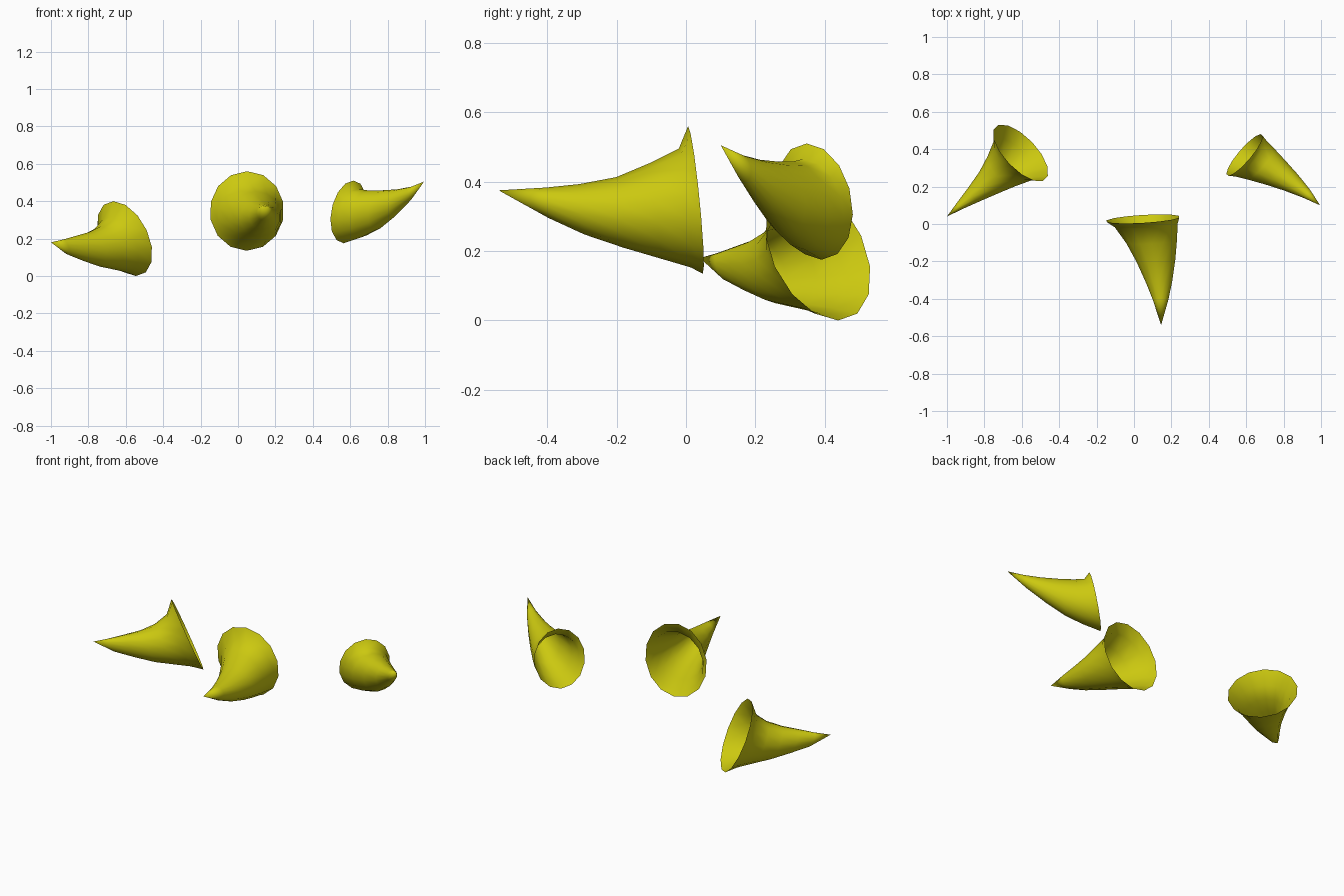
import bpy
import math
from mathutils import Vector

cube = bpy.data.objects.get("Cube")
if cube:
    bpy.data.objects.remove(cube, do_unlink=True)

SIDES = 14

yellow = bpy.data.materials.new("mustard_yellow")
yellow.use_nodes = True
colour = (0.6, 0.58, 0.005, 1.0)
yellow.diffuse_color = colour
yellow.node_tree.nodes["Principled BSDF"].inputs["Base Color"].default_value = colour


def make_horn(name, tip, axis, lean, rings):
    """Loft an open horn from its tip along a level axis.

    Each ring holds its distance from the tip, then its side limits and
    height limits relative to the tip; lean tips the rings off vertical.
    """
    tip = Vector(tip)
    along = Vector((axis[0], axis[1], 0)).normalized()
    side = Vector((along.y, -along.x, 0))
    up = Vector((0, 0, 1)) + along * lean

    verts = [tip]
    for dist, side_min, side_max, low, high in rings:
        centre = (tip + along * dist + side * (side_min + side_max) / 2
                  + Vector((0, 0, (low + high) / 2)))
        for i in range(SIDES):
            angle = math.tau * i / SIDES
            verts.append(centre
                         + side * math.sin(angle) * (side_max - side_min) / 2
                         + up * math.cos(angle) * (high - low) / 2)

    # Tip fan, then bands of quads; the wide end stays open
    faces = [(0, 1 + i, 1 + (i + 1) % SIDES) for i in range(SIDES)]
    for band in range(len(rings) - 1):
        start = 1 + band * SIDES
        for i in range(SIDES):
            j = (i + 1) % SIDES
            faces.append((start + i, start + SIDES + i,
                          start + SIDES + j, start + j))

    mesh = bpy.data.meshes.new(name)
    mesh.from_pydata(verts, [], faces)
    mesh.materials.append(yellow)
    mesh.shade_smooth()
    mesh.update()
    horn = bpy.data.objects.new(name, mesh)
    bpy.context.collection.objects.link(horn)


# Middle horn, pointing forward
make_horn("front_horn", (0.145, -0.54, 0.375), (-0.06, 1), -0.1, [
    (0.14, -0.038, 0.05, -0.08, 0.008),
    (0.24, -0.072, 0.077, -0.127, 0.018),
    (0.35, -0.115, 0.1, -0.165, 0.038),
    (0.45, -0.163, 0.115, -0.195, 0.078),
    (0.54, -0.22, 0.125, -0.222, 0.12),
    (0.572, -0.262, 0.136, -0.24, 0.185),
])

# Horn on the right, tilted so its mouth opens upward
make_horn("right_horn", (-1.0, 0.04, 0.18), (0.72, 0.69), -0.42, [
    (0.1, -0.018, 0.032, -0.065, 0.015),
    (0.2, -0.035, 0.068, -0.1, 0.035),
    (0.3, -0.055, 0.105, -0.13, 0.055),
    (0.39, -0.085, 0.14, -0.145, 0.085),
    (0.47, -0.12, 0.175, -0.16, 0.135),
    (0.52, -0.168, 0.222, -0.18, 0.22),
])

# Horn on the left, tip raised; the side axis runs the other way here
make_horn("left_horn", (0.995, 0.1, 0.505), (-0.76, 0.65), -0.2, [
    (0.1, -0.03, 0.03, -0.105, -0.028),
    (0.2, -0.066, 0.049, -0.19, -0.042),
    (0.3, -0.108, 0.063, -0.26, -0.047),
    (0.39, -0.15, 0.074, -0.3, -0.047),
    (0.45, -0.18, 0.08, -0.318, -0.04),
    (0.482, -0.202, 0.086, -0.33, 0.005),
])
